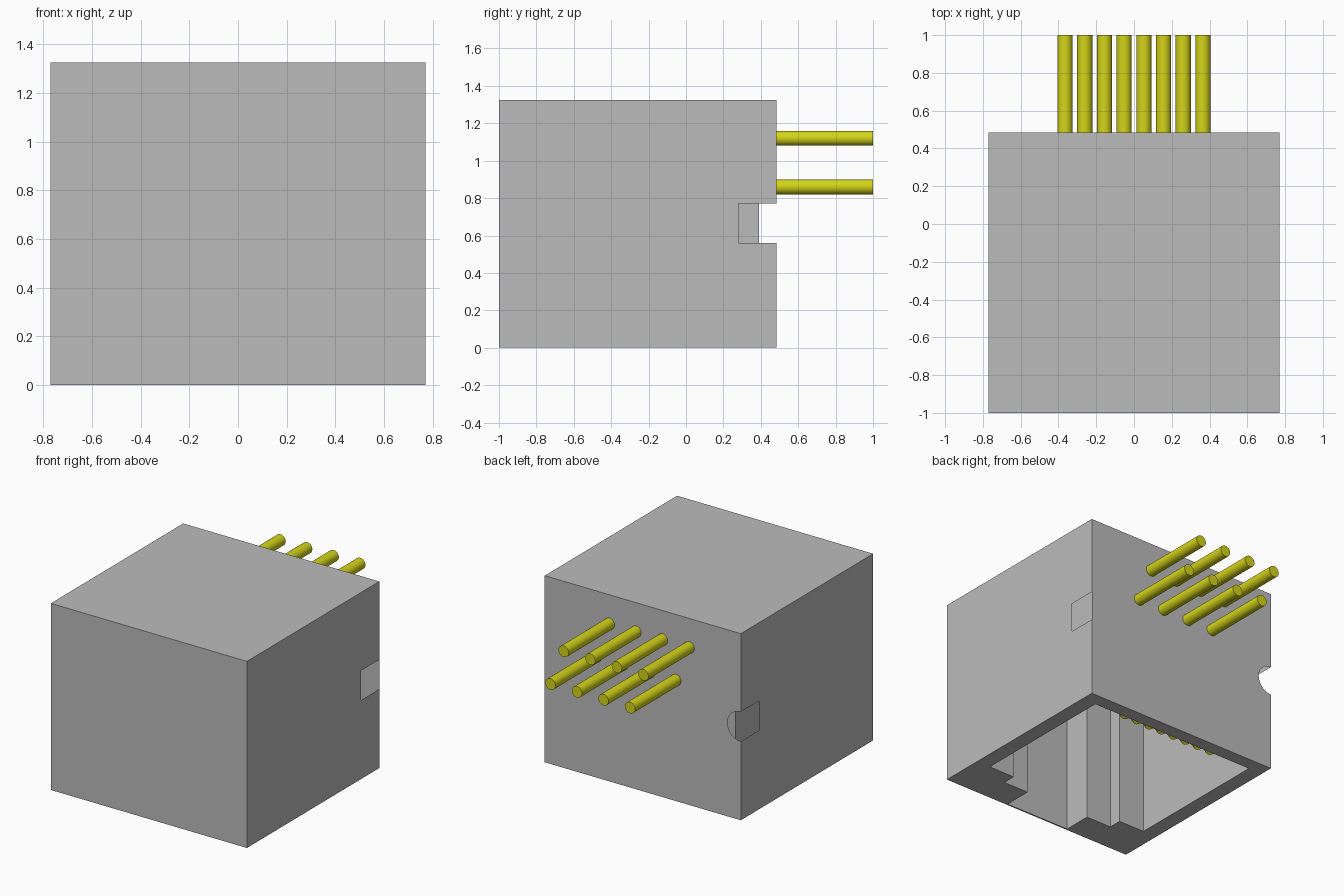
import bpy, bmesh, math
from mathutils import Vector

cube = bpy.data.objects.get("Cube")
if cube:
    bpy.data.objects.remove(cube, do_unlink=True)


def material(name, rgb):
    m = bpy.data.materials.new(name)
    m.use_nodes = True
    m.diffuse_color = (*rgb, 1)
    bsdf = next(n for n in m.node_tree.nodes if n.type == 'BSDF_PRINCIPLED')
    bsdf.inputs["Base Color"].default_value = (*rgb, 1)
    return m


GREY = material("housing grey", (0.5, 0.5, 0.5))
YELLOW = material("contact yellow", (0.66, 0.66, 0.01))

# Housing dimensions
X, Y0, Y1, H = 0.77, -1.0, 0.485, 1.325
DEPTH = 1.12                       # socket depth
NY, NZ0, NZ1 = 0.28, 0.56, 0.77    # side notch
# Right half of the stepped socket outline, back to front
HALF = [(0.66, 0.39), (0.66, -0.69), (0.455, -0.69),
        (0.455, -0.785), (0.255, -0.785), (0.255, -0.99)]


def add_object(name, bm, mat):
    mesh = bpy.data.meshes.new(name)
    bm.to_mesh(mesh)
    bm.free()
    mesh.materials.append(mat)
    obj = bpy.data.objects.new(name, mesh)
    bpy.context.collection.objects.link(obj)
    return obj


def face(bm, points, outward):
    f = bm.faces.new([bm.verts.new(p) for p in points])
    f.normal_update()
    if f.normal.dot(Vector(outward)) < 0:
        f.normal_flip()


# Housing shell: front and top
bm = bmesh.new()
face(bm, [(-X, Y0, 0), (X, Y0, 0), (X, Y0, H), (-X, Y0, H)], (0, -1, 0))
face(bm, [(-X, Y0, H), (X, Y0, H), (X, Y1, H), (-X, Y1, H)], (0, 0, 1))

# Sides with an open rectangular notch at the back edge
side = [(Y0, 0), (Y1, 0), (Y1, NZ0), (NY, NZ0), (NY, NZ1), (Y1, NZ1), (Y1, H), (Y0, H)]
for s in (-1, 1):
    face(bm, [(s * X, y, z) for y, z in side], (s, 0, 0))

# Back with a half round notch on one edge
r, zc = (NZ1 - NZ0) / 2, (NZ0 + NZ1) / 2
arc = [(-X + r * math.sin(math.pi * i / 12), Y1, zc + r * math.cos(math.pi * i / 12))
       for i in range(13)]
face(bm, [(X, Y1, 0), (X, Y1, H), (-X, Y1, H)] + arc + [(-X, Y1, 0)], (0, 1, 0))

# Bottom rim in two mirrored halves around the socket mouth
rim = [(0, Y0), (X, Y0), (X, Y1), (0, Y1), (0, 0.39)] + HALF + [(0, -0.99)]
for s in (-1, 1):
    face(bm, [(s * x, y, 0) for x, y in rim], (0, 0, -1))

# Socket walls and ceiling
outline = HALF + [(-x, y) for x, y in reversed(HALF)]
for i, (x0, y0) in enumerate(outline):
    x1, y1 = outline[(i + 1) % len(outline)]
    # the outline runs clockwise, so inward is to the right of each edge
    face(bm, [(x0, y0, 0), (x1, y1, 0), (x1, y1, DEPTH), (x0, y0, DEPTH)],
         (y1 - y0, x0 - x1, 0))
face(bm, [(x, y, DEPTH) for x, y in outline], (0, 0, -1))
bmesh.ops.remove_doubles(bm, verts=bm.verts[:], dist=0.0005)
add_object("housing", bm, GREY)


def rod(name, a, b, radius=0.04):
    a, b = Vector(a), Vector(b)
    bm = bmesh.new()
    bmesh.ops.create_cone(bm, cap_ends=True, segments=24, radius1=radius,
                          radius2=radius, depth=(b - a).length)
    obj = add_object(name, bm, YELLOW)
    obj.location = (a + b) / 2
    obj.rotation_mode = 'QUATERNION'
    obj.rotation_quaternion = (b - a).to_track_quat('Z', 'Y')
    bpy.ops.object.select_all(action='DESELECT')
    obj.select_set(True)
    bpy.context.view_layer.objects.active = obj
    bpy.ops.object.shade_smooth_by_angle(angle=math.radians(40))


# Staggered rear pins and the slanted contacts inside the socket
for i in range(8):
    x = -0.365 + i * 0.73 / 7
    z = 0.86 if i % 2 else 1.12
    rod(f"rear_pin_{i + 1}", (x, 0.48, z), (x, 1.0, z))
    rod(f"socket_contact_{i + 1}", (x, 0.355, 0.05), (x, -0.10, 0.72))
